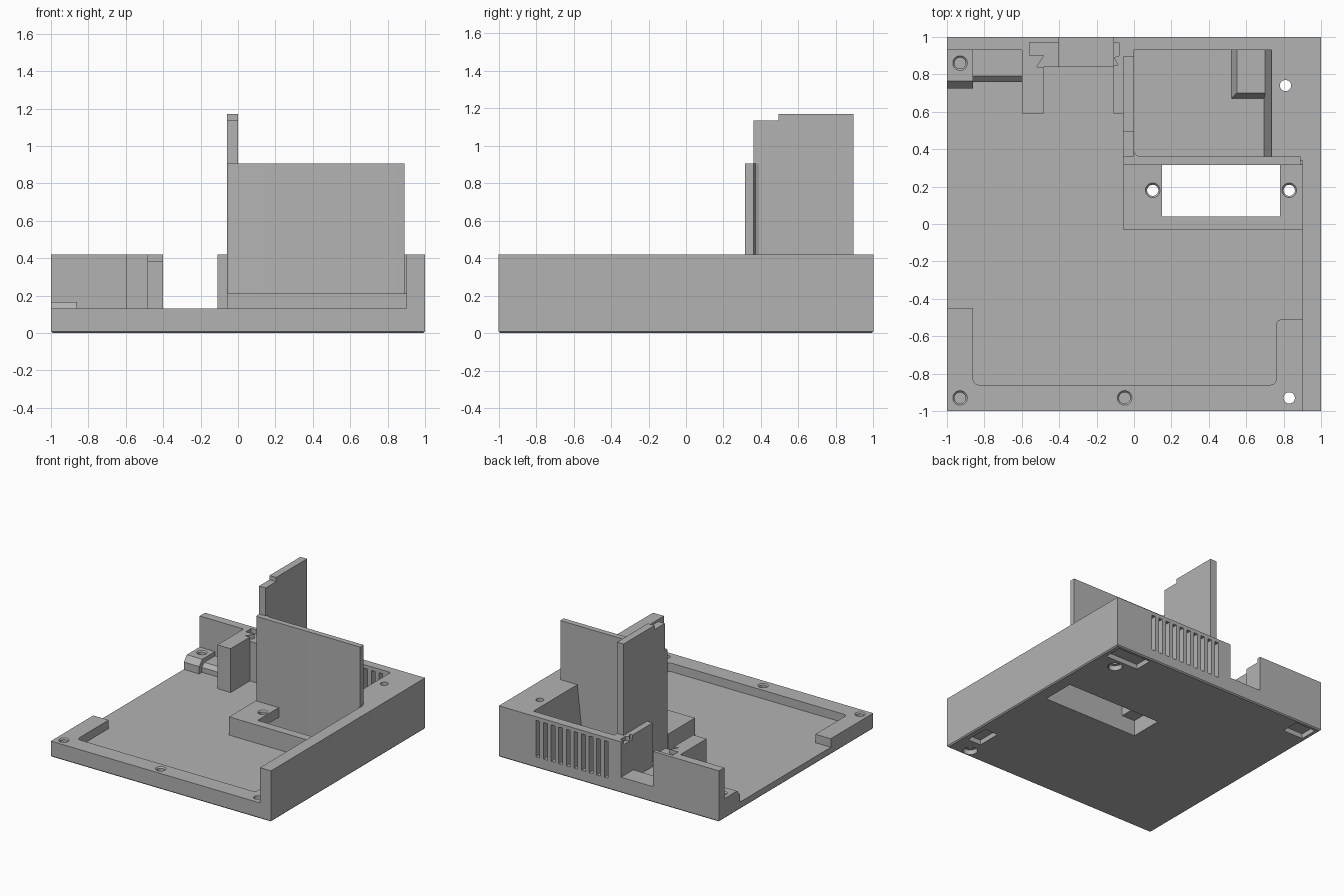
import bpy, bmesh
from mathutils import Matrix, Vector

cube = bpy.data.objects.get("Cube")
if cube:
    bpy.data.objects.remove(cube)

grey = bpy.data.materials.new("plain_grey")
grey.use_nodes = True
grey.diffuse_color = (0.45, 0.45, 0.45, 1)
grey.node_tree.nodes["Principled BSDF"].inputs["Base Color"].default_value = (0.45, 0.45, 0.45, 1)

FLOOR, RIM, WALL = 0.06, 0.13, 0.42


def finish(name, bm):
    bmesh.ops.recalc_face_normals(bm, faces=bm.faces)
    mesh = bpy.data.meshes.new(name)
    bm.to_mesh(mesh)
    bm.free()
    mesh.materials.append(grey)
    ob = bpy.data.objects.new(name, mesh)
    bpy.context.scene.collection.objects.link(ob)
    return ob


def prism(name, pts, lo, hi, axis="z", rounded=(), r=0.03):
    """Extrude a profile along an axis; chosen profile corners are rounded."""
    place = {"z": lambda a, b, c: (a, b, c),
             "x": lambda a, b, c: (c, a, b),
             "y": lambda a, b, c: (a, c, b)}[axis]
    bm = bmesh.new()
    low = [bm.verts.new(place(a, b, lo)) for a, b in pts]
    high = [bm.verts.new(place(a, b, hi)) for a, b in pts]
    bm.faces.new(low)
    bm.faces.new(high)
    n = len(pts)
    for i in range(n):
        j = (i + 1) % n
        bm.faces.new((low[i], low[j], high[j], high[i]))
    edges = [bm.edges.get((low[i], high[i])) for i in rounded]
    if edges:
        bmesh.ops.bevel(bm, geom=edges, offset=r, segments=5, profile=0.5, affect="EDGES")
    return finish(name, bm)


def box(name, x0, x1, y0, y1, z0, z1, rounded=(), r=0.03):
    return prism(name, [(x0, y0), (x1, y0), (x1, y1), (x0, y1)], z0, z1, "z", rounded, r)


def drill(x, y, z0, z1, r0, r1=None):
    bm = bmesh.new()
    bmesh.ops.create_cone(bm, cap_ends=True, segments=32, radius1=r0,
                          radius2=r0 if r1 is None else r1, depth=z1 - z0,
                          matrix=Matrix.Translation(Vector((x, y, (z0 + z1) / 2))))
    return finish("cutter", bm)


def cut(parts, cutters):
    """Subtract every cutter from every part, then discard the cutters."""
    for ob in parts:
        for c in cutters:
            m = ob.modifiers.new("cut", "BOOLEAN")
            m.operation, m.solver, m.object = "DIFFERENCE", "EXACT", c
        dg = bpy.context.evaluated_depsgraph_get()
        mesh = bpy.data.meshes.new_from_object(ob.evaluated_get(dg))
        ob.modifiers.clear()
        ob.data = mesh
    for c in cutters:
        bpy.data.objects.remove(c)


# Floor plate with a fine chamfer round the underside
floor = box("floor_plate", -1, 1, -1, 1, 0, FLOOR)
bm = bmesh.new()
bm.from_mesh(floor.data)
under = [e for e in bm.edges if all(v.co.z < 0.01 for v in e.verts)]
bmesh.ops.bevel(bm, geom=under, offset=0.009, segments=1, affect="EDGES")
bm.to_mesh(floor.data)
bm.free()

# Low front rim with its two corner pads
front_rim = prism("front_rim", [
    (-1, -1), (0.9, -1), (0.9, -0.51), (0.76, -0.51), (0.76, -0.86),
    (-0.86, -0.86), (-0.86, -0.45), (-1, -0.45)], FLOOR, RIM, rounded=(3, 4, 5))

# Outer walls
side_wall = box("side_wall", 0.9, 1, -1, 1, FLOOR, WALL)
back_wall_long = box("back_wall_long", 0, 0.9, 0.93, 1, FLOOR, WALL)
back_wall_short = box("back_wall_short", -1, -0.6, 0.93, 1, FLOOR, WALL)
corner_block = prism("corner_block", [(0.695, FLOOR), (0.9, FLOOR), (0.9, WALL), (0.735, WALL)],
                     0.34, 0.93, "y")

# Back corner pad and shelf with sloping fronts
corner_pad = prism("corner_pad", [(0.93, FLOOR), (0.93, 0.165), (0.765, 0.165),
                                  (0.725, 0.12), (0.725, FLOOR)], -1, -0.86, "x")
corner_shelf = prism("corner_shelf", [(0.93, FLOOR), (0.93, RIM), (0.79, RIM),
                                      (0.76, 0.1), (0.76, FLOOR)], -0.86, -0.6, "x")

# Connector opening: posts, jambs and threshold
left_post = prism("connector_post_outer", [
    (-0.6, 0.59), (-0.48, 0.59), (-0.48, 0.84), (-0.4, 0.84), (-0.4, 1), (-0.6, 1)],
    FLOOR, WALL)
right_post = box("connector_post_inner", -0.11, 0, 0.59, 1, FLOOR, WALL)
box("connector_threshold", -0.4, -0.11, 0.84, 1, FLOOR, RIM)

# Upright partitions
box("cross_partition", -0.06, 0.89, 0.315, 0.36, FLOOR, 0.905, rounded=(0,), r=0.02)
prism("tall_partition", [(0.36, FLOOR), (0.895, FLOOR), (0.895, 1.17), (0.495, 1.17),
                         (0.495, 1.135), (0.36, 1.135)], -0.06, 0, "x")
prism("partition_fillet", [(0, 0.36), (0.03, 0.36), (0.01, 0.37), (0, 0.39)], FLOOR, 0.905)

# Raised bump in the pocket floor, with sloping sides
bm = bmesh.new()
bottom = [(0.52, 0.67), (0.72, 0.67), (0.72, 0.93), (0.52, 0.93)]
top = [(0.55, 0.70), (0.72, 0.70), (0.72, 0.93), (0.55, 0.93)]
lo = [bm.verts.new((x, y, FLOOR)) for x, y in bottom]
hi = [bm.verts.new((x, y, 0.12)) for x, y in top]
bm.faces.new(lo)
bm.faces.new(hi)
for i in range(4):
    j = (i + 1) % 4
    bm.faces.new((lo[i], lo[j], hi[j], hi[i]))
pocket_bump = finish("pocket_bump", bm)

# Mounting bracket with a cavity below and a window on top
bracket = box("mounting_bracket", -0.06, 0.9, -0.03, 0.317, FLOOR, 0.21)
cut([bracket, floor], [box("cutter", 0.03, 0.895, 0.04, 0.315, -0.1, RIM)])
window = [box("cutter", 0.15, 0.78, 0.04, 0.3165, 0.1, 0.3)]
for x in (0.1, 0.83):
    window += [drill(x, 0.18, 0.1, 0.3, 0.03), drill(x, 0.18, 0.2, 0.211, 0.03, 0.04)]
cut([bracket], window)

# Ventilation slots
pitch, width = 0.069, 0.034
cut([back_wall_long], [box("cutter", 0.008 + i * pitch, 0.008 + i * pitch + width,
                           0.9, 1.1, 0.09, 0.39) for i in range(10)])

# Shallow keyed grooves in the tops of the connector posts
cut([left_post], [prism("cutter", [
    (-0.56, 0.97), (-0.3, 0.97), (-0.3, 0.8), (-0.48, 0.8), (-0.48, 0.84),
    (-0.52, 0.84), (-0.48, 0.9), (-0.56, 0.9)], 0.385, 0.5)])
cut([right_post], [prism("cutter", [
    (-0.2, 0.97), (-0.08, 0.97), (-0.08, 0.9), (-0.108, 0.89), (-0.085, 0.85),
    (-0.2, 0.85)], 0.385, 0.5)])

# Blind screw holes with a countersunk mouth
for part, x, y, z in ((front_rim, -0.93, -0.93, RIM), (front_rim, -0.05, -0.93, RIM),
                      (corner_pad, -0.93, 0.86, 0.165)):
    cut([part], [drill(x, y, FLOOR - 0.02, z + 0.1, 0.03),
                 drill(x, y, z - 0.01, z + 0.001, 0.03, 0.04)])

# Through holes, widened from below
for part, x, y in ((front_rim, 0.83, -0.93), (corner_block, 0.81, 0.74)):
    cut([part, floor], [drill(x, y, -0.1, 0.6, 0.03), drill(x, y, -0.1, 0.04, 0.055)])

# Foot recesses in the underside
cut([floor], [box("cutter", x0, x1, y0, y1, -0.1, 0.04) for x0, x1, y0, y1 in (
    (0.66, 0.96, 0.82, 0.97), (0.83, 0.95, -0.81, -0.61), (-0.965, -0.78, 0.82, 0.97))])

# Smooth the round holes and fillets, keep the edges sharp
for ob in bpy.context.view_layer.objects:
    ob.select_set(ob.type == "MESH")
bpy.context.view_layer.objects.active = floor
bpy.ops.object.shade_smooth_by_angle()
